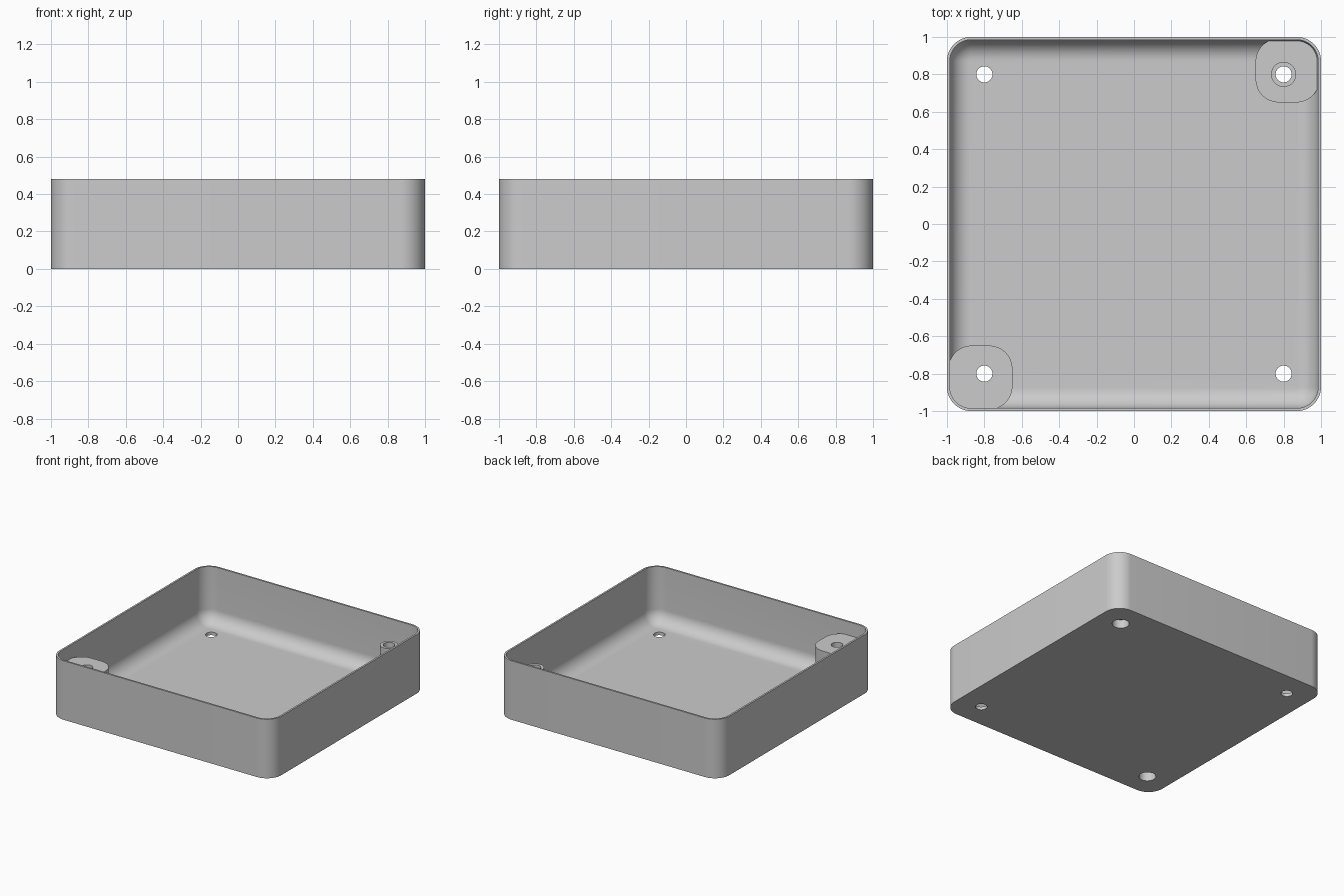
import bpy, bmesh
from math import sin, cos, pi

if "Cube" in bpy.data.objects:
    bpy.data.objects.remove(bpy.data.objects["Cube"], do_unlink=True)

HEIGHT, WALL, FLOOR = 0.48, 0.015, 0.025
CORNER, FILLET = 0.13, 0.11
POST = 0.8                    # distance of the screw holes from the middle
HOLE, RECESS, TUBE = 0.043, 0.063, 0.067

grey = bpy.data.materials.new("plain_grey")
grey.use_nodes = True
grey.diffuse_color = (0.6, 0.6, 0.6, 1)
grey.node_tree.nodes["Principled BSDF"].inputs["Base Color"].default_value = (0.6, 0.6, 0.6, 1)


def rounded_square(half, radius, z, cx=0, cy=0, steps=12):
    """Points of a square outline with rounded corners."""
    points = []
    for corner, (sx, sy) in enumerate([(1, 1), (-1, 1), (-1, -1), (1, -1)]):
        for i in range(steps + 1):
            a = (corner + i / steps) * pi / 2
            points.append((cx + sx * (half - radius) + radius * cos(a),
                           cy + sy * (half - radius) + radius * sin(a), z))
    return points


def loft(name, outlines):
    """Closed solid skinned through a list of outlines."""
    bm = bmesh.new()
    rings = [[bm.verts.new(p) for p in outline] for outline in outlines]
    for low, high in zip(rings, rings[1:]):
        for i in range(len(low)):
            j = (i + 1) % len(low)
            bm.faces.new((low[i], low[j], high[j], high[i]))
    bm.faces.new(rings[0][::-1])
    bm.faces.new(rings[-1])
    bmesh.ops.recalc_face_normals(bm, faces=bm.faces)
    mesh = bpy.data.meshes.new(name)
    bm.to_mesh(mesh)
    bm.free()
    mesh.materials.append(grey)
    obj = bpy.data.objects.new(name, mesh)
    bpy.context.collection.objects.link(obj)
    return obj


def cylinder(name, x, y, radius, bottom, top, sides=40):
    circle = [(x + radius * cos(2 * pi * i / sides), y + radius * sin(2 * pi * i / sides))
              for i in range(sides)]
    return loft(name, [[(px, py, z) for px, py in circle] for z in (bottom, top)])


def activate(obj):
    bpy.ops.object.select_all(action="DESELECT")
    obj.select_set(True)
    bpy.context.view_layer.objects.active = obj


def drill(obj, x, y, radius, top):
    """Cut a round hole from below the floor up to the given height."""
    cutter = cylinder("hole_cutter", x, y, radius, -0.1, top)
    cutter.hide_render = True
    activate(obj)
    mod = obj.modifiers.new("hole", "BOOLEAN")
    mod.operation, mod.solver, mod.object = "DIFFERENCE", "EXACT", cutter
    bpy.ops.object.modifier_apply(modifier=mod.name)
    bpy.data.objects.remove(cutter, do_unlink=True)


# Tray: outer wall, rim, inner wall and a fillet running into the floor
outlines = [rounded_square(1, CORNER, 0), rounded_square(1, CORNER, HEIGHT)]
inner, inner_radius = 1 - WALL, CORNER - WALL
outlines.append(rounded_square(inner, inner_radius, HEIGHT))
for i in range(13):
    a = i / 12 * pi / 2
    inset = FILLET * (1 - cos(a))
    outlines.append(rounded_square(inner - inset, inner_radius - inset,
                                   FLOOR + FILLET * (1 - sin(a))))
tray = loft("tray", outlines)
for x in (-POST, POST):
    for y in (-POST, POST):
        drill(tray, x, y, RECESS if x == y else HOLE, 1)

# Tall corner block with a deep screw recess underneath
tall_block = loft("tall_corner_block",
                  [rounded_square(0.171, 0.125, z, -0.821, -0.821) for z in (0.004, 0.37)])
drill(tall_block, -POST, -POST, RECESS, 0.3)
drill(tall_block, -POST, -POST, HOLE, 1)

# Low corner block with a shallow recess, carrying a tubular screw post
low_block = loft("low_corner_block",
                 [rounded_square(0.171, 0.125, z, 0.821, 0.821) for z in (0.004, 0.1)])
drill(low_block, POST, POST, RECESS, 0.07)
drill(low_block, POST, POST, HOLE, 1)
screw_post = cylinder("screw_post", POST, POST, TUBE, 0.085, 0.37)
drill(screw_post, POST, POST, HOLE, 1)

for part in (tray, tall_block, low_block, screw_post):
    activate(part)
    bpy.ops.object.shade_smooth_by_angle(angle=pi / 6)
